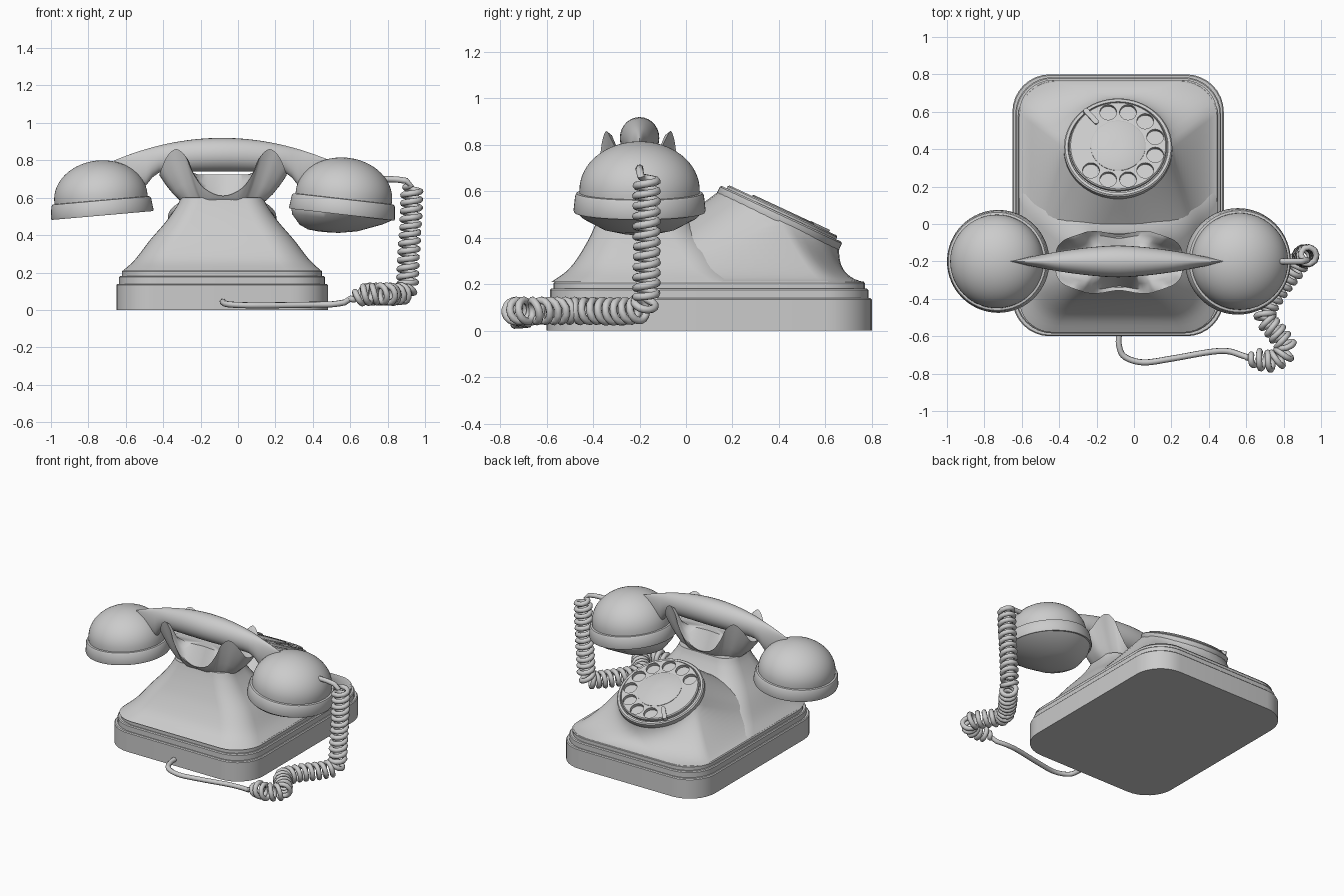
import bpy, bmesh, math
from math import sin, cos, pi
from mathutils import Vector, Matrix

if "Cube" in bpy.data.objects:
    bpy.data.objects.remove(bpy.data.objects["Cube"])

CX = -0.085          # centre line of the base


def make(name, bm, matrix=None, angle=35):
    bmesh.ops.remove_doubles(bm, verts=bm.verts, dist=1e-5)
    bmesh.ops.recalc_face_normals(bm, faces=bm.faces)
    me = bpy.data.meshes.new(name)
    bm.to_mesh(me)
    bm.free()
    ob = bpy.data.objects.new(name, me)
    bpy.context.collection.objects.link(ob)
    if matrix:
        ob.matrix_world = matrix
    smooth(ob, angle)
    return ob


def smooth(ob, angle=35):
    bpy.ops.object.select_all(action='DESELECT')
    ob.select_set(True)
    bpy.context.view_layer.objects.active = ob
    bpy.ops.object.shade_smooth_by_angle(angle=math.radians(angle))


def loft(name, rings, matrix=None, angle=35):
    """Skin closed rings of equal length and cap both ends."""
    bm = bmesh.new()
    vs = [[bm.verts.new(p) for p in r] for r in rings]
    n = len(rings[0])
    for a, b in zip(vs, vs[1:]):
        for i in range(n):
            bm.faces.new((a[i], a[(i + 1) % n], b[(i + 1) % n], b[i]))
    bm.faces.new(vs[0])
    bm.faces.new(vs[-1])
    return make(name, bm, matrix, angle)


def lathe(name, profile, matrix=None, seg=64, angle=35):
    rings = [[(x0 + r * cos(2 * pi * i / seg), r * sin(2 * pi * i / seg), z)
              for i in range(seg)] for x0, r, z in profile]
    return loft(name, rings, matrix, angle)


def rrect(x, y, hx, hy, r, z=0, n=9):
    """Rounded rectangle ring."""
    out = []
    for c, (sx, sy) in enumerate([(1, 1), (-1, 1), (-1, -1), (1, -1)]):
        for k in range(n):
            a = (c + k / (n - 1)) * pi / 2
            out.append(Vector((x + sx * (hx - r) + r * cos(a),
                               y + sy * (hy - r) + r * sin(a), z)))
    return out


def catmull(pts, n, closed=False):
    pts = [Vector(p) for p in pts]
    m, out = len(pts), []
    get = (lambda i: pts[i % m]) if closed else (lambda i: pts[max(0, min(m - 1, i))])
    for i in range(m if closed else m - 1):
        a, b, c, d = (get(i + k) for k in (-1, 0, 1, 2))
        for k in range(n):
            t = k / n
            out.append(0.5 * (2 * b + (c - a) * t + (2 * a - 5 * b + 4 * c - d) * t * t
                              + (3 * b - a - 3 * c + d) * t ** 3))
    return out if closed else out + [pts[-1]]


# Stepped base
for name, inset, z0, z1 in [("base", 0, 0, 0.14), ("base_step", 0.015, 0.14, 0.182),
                            ("base_top_step", 0.03, 0.18, 0.212)]:
    ring = lambda d, z: rrect(CX, 0.1, 0.565 - inset - d, 0.70 - inset - d, 0.2 - d, z)
    loft(name, [ring(0, z0), ring(0, z1 - 0.006), ring(0.006, z1)])

# Dial housing: rounded rectangle flowing into a tilted circle
dial_mat = Matrix.Translation((CX, 0.405, 0.49)) @ Matrix.Rotation(math.radians(-25), 4, 'X')
foot = rrect(CX, 0.095, 0.53, 0.675, 0.18, 0.21)
top = [dial_mat @ p for p in rrect(0, 0, 0.285, 0.285, 0.285, -0.01)]
rings = []
for k in range(15):
    s, ring = k / 14, []
    for i, (a, b) in enumerate(zip(foot, top)):
        ang = (i // 9 + (i % 9) / 8) * pi / 2
        back = max(0, sin(ang)) ** 2
        h = 1 - (1 - s) ** (1 + 1.7 * back)
        p = a.lerp(b, h)
        p.z = a.z + (b.z - a.z) * s ** 1.4
        ring.append(p)
    rings.append(ring)
loft("dial_housing", rings)

# Pedestal under the cradle: z, half width, front y, back y, corner radius
ped = [(0.21, 0.53, -0.58, 0.30, 0.18), (0.27, 0.465, -0.50, 0.20, 0.17),
       (0.374, 0.385, -0.43, 0.11, 0.15), (0.47, 0.302, -0.385, 0.02, 0.13),
       (0.55, 0.245, -0.355, -0.03, 0.11), (0.60, 0.22, -0.34, -0.05, 0.10)]
rows = catmull([(w, f, b) for z, w, f, b, r in ped], 4)
zr = catmull([(z, r, 0) for z, w, f, b, r in ped], 4)
loft("pedestal", [rrect(CX, (f + b) / 2, w, (b - f) / 2, q.y, q.x)
                  for (w, f, b), q in zip(rows, zr)])

# Dial: dished plate, finger wheel with holes, centre disc, finger stop
lathe("dial_plate", [(0, 0.285, -0.03), (0, 0.29, -0.02), (0, 0.29, 0.008), (0, 0.283, 0.015),
                     (0, 0.268, 0.015), (0, 0.264, 0.006), (0, 0.02, 0.006)], dial_mat)
wheel = lathe("finger_wheel", [(0, 0.255, 0.004), (0, 0.26, 0.012), (0, 0.26, 0.025),
                               (0, 0.254, 0.031), (0, 0.02, 0.031)], dial_mat)
bm = bmesh.new()
for i in range(9):
    a = math.radians(105 - 30 * i)
    bmesh.ops.create_cone(bm, cap_ends=True, segments=28, radius1=0.045, radius2=0.045,
                          depth=0.1, matrix=Matrix.Translation((0.205 * cos(a), 0.205 * sin(a), 0.06)))
cutter = make("hole_cutter", bm, dial_mat)
cutter.hide_render = True
mod = wheel.modifiers.new("holes", 'BOOLEAN')
mod.object = cutter
mod.solver = 'EXACT'
bpy.context.view_layer.objects.active = wheel
bpy.ops.object.modifier_apply(modifier=mod.name)
bpy.data.objects.remove(cutter)
smooth(wheel)
lathe("dial_centre", [(0, 0.147, 0.028), (0, 0.147, 0.034), (0, 0.141, 0.038),
                      (0, 0.02, 0.038)], dial_mat)
loft("finger_stop", [rrect(0, 0, 0.055, 0.014, 0.012, z) for z in (0.008, 0.04)],
     dial_mat @ Matrix.Rotation(math.radians(130), 4, 'Z') @ Matrix.Translation((0.225, 0, 0)))

# Cradle: rim with four horns, one quarter mirrored around
q = [(0.34, 0, 0.72), (0.335, 0.07, 0.74), (0.30, 0.115, 0.82), (0.25, 0.138, 0.86),
     (0.20, 0.155, 0.82), (0.165, 0.165, 0.74), (0.10, 0.165, 0.65), (0, 0.15, 0.61)]
half = q + [(-x, y, z) for x, y, z in q[-2::-1]]
rim = catmull(half + [(x, -y, z) for x, y, z in half[-2:0:-1]], 4, True)


def cradle_ring(kx, ky, zf):
    return [Vector((p.x * kx, p.y * ky, zf(p.z))) for p in rim]


rings = [cradle_ring(0.45 + 0.55 * k, 0.6 + 0.4 * k, lambda z: 0.55 + (z - 0.55) * k ** 1.8)
         for k in (0, 0.2, 0.4, 0.6, 0.8, 0.92, 1)]
rings += [cradle_ring(0.94, 0.86, lambda z: z - 0.015),
          cradle_ring(0.88, 0.68, lambda z: 0.70 + (z - 0.72) * 0.45),
          cradle_ring(0.75, 0.45, lambda z: 0.725), cradle_ring(0.1, 0.1, lambda z: 0.725)]
loft("cradle", rings, Matrix.Translation((-0.08, -0.205, 0)), 50)

# Handset grip: pointed spindle with an arched top
rings = []
for k in range(41):
    t = -cos(pi * k / 40)
    u = 0.575 * t
    w = 0.002 + 0.083 * (1 - abs(t) ** 1.6)
    hi = 0.92 - 0.12 * t * t
    drop = max(0, min(1, (abs(u) - 0.31) / 0.1))
    lo = 0.74 - 0.08 * drop * drop
    rings.append([(CX + u, -0.2 + w * cos(a), (hi + lo) / 2 + (hi - lo) / 2 * sin(a))
                  for a in [2 * pi * j / 28 for j in range(28)]])
loft("handset_grip", rings, None, 50)

# Ear and mouth domes, tilted outward
cap = [(0, 0.02, 0.02), (0, 0.235, 0.012), (0, 0.25, 0), (0, 0.272, 0), (0, 0.275, 0.008),
       (0, 0.268, 0.07), (0, 0.262, 0.08), (0, 0.25, 0.082), (0, 0.25, 0.095)]
cap += [(0, max(0.25 * cos(a), 0.003), 0.095 + 0.2 * sin(a))
        for a in [pi / 2 * k / 16 for k in range(1, 17)]]
ear = Matrix.Translation((-0.725, -0.2, 0.505)) @ Matrix.Rotation(math.radians(-5), 4, 'Y')
mouth = (Matrix.Translation((0.555, -0.2, 0.51)) @ Matrix.Rotation(math.radians(6.5), 4, 'Y')
         @ Matrix.Scale(1.035, 4))
lathe("earpiece", cap, ear)
lathe("mouthpiece", cap, mouth)
lathe("mouthpiece_cone", [(0, 0.262, 0.01), (0, 0.262, 0), (-0.02, 0.235, -0.027),
                          (-0.06, 0.15, -0.077), (-0.085, 0.08, -0.096), (-0.095, 0.02, -0.1)], mouth)

# Cord: straight lead, coil wound round a floor path, straight tail to the base
axis = catmull([(0.93, -0.17, 0.665), (0.925, -0.17, 0.5), (0.91, -0.17, 0.25), (0.90, -0.18, 0.11),
                (0.85, -0.25, 0.085), (0.75, -0.38, 0.085), (0.70, -0.49, 0.085),
                (0.77, -0.59, 0.085), (0.815, -0.67, 0.085), (0.75, -0.73, 0.085),
                (0.67, -0.725, 0.08), (0.60, -0.71, 0.06)], 60)
cord = catmull([(0.74, -0.2, 0.70), (0.84, -0.2, 0.698), (0.90, -0.2, 0.69)], 4)
dist, last, side = 0, -1, Vector((0, -1, 0))
total = sum((b - a).length for a, b in zip(axis, axis[1:]))
for a, b in zip(axis, axis[1:]):
    d = (b - a).normalized()
    side = (side - d * side.dot(d)).normalized()
    up = d.cross(side)
    dist += (b - a).length
    if dist - last < 0.0026:
        continue
    last = dist
    ph = 2 * pi * dist / 0.044
    r = 0.046 * min(1, 0.5 + dist / 0.04, (total - dist) / 0.06)
    cord.append(a + side * r * cos(ph) + up * r * sin(ph))
cord += catmull([(0.57, -0.70, 0.04), (0.50, -0.68, 0.03), (0.40, -0.685, 0.028), (0.2, -0.72, 0.025),
                 (0.05, -0.74, 0.025), (-0.05, -0.71, 0.03), (-0.08, -0.65, 0.04),
                 (-0.08, -0.59, 0.045)], 6)
cu = bpy.data.curves.new("cord", 'CURVE')
cu.dimensions = '3D'
cu.bevel_depth = 0.0165
cu.bevel_resolution = 2
cu.use_fill_caps = True
sp = cu.splines.new('POLY')
sp.points.add(len(cord) - 1)
for pt, p in zip(sp.points, cord):
    pt.co = (*p, 1)
ob = bpy.data.objects.new("cord", cu)
bpy.context.collection.objects.link(ob)
bpy.ops.object.select_all(action='DESELECT')
ob.select_set(True)
bpy.context.view_layer.objects.active = ob
bpy.ops.object.convert(target='MESH')
smooth(bpy.context.view_layer.objects.active, 60)
